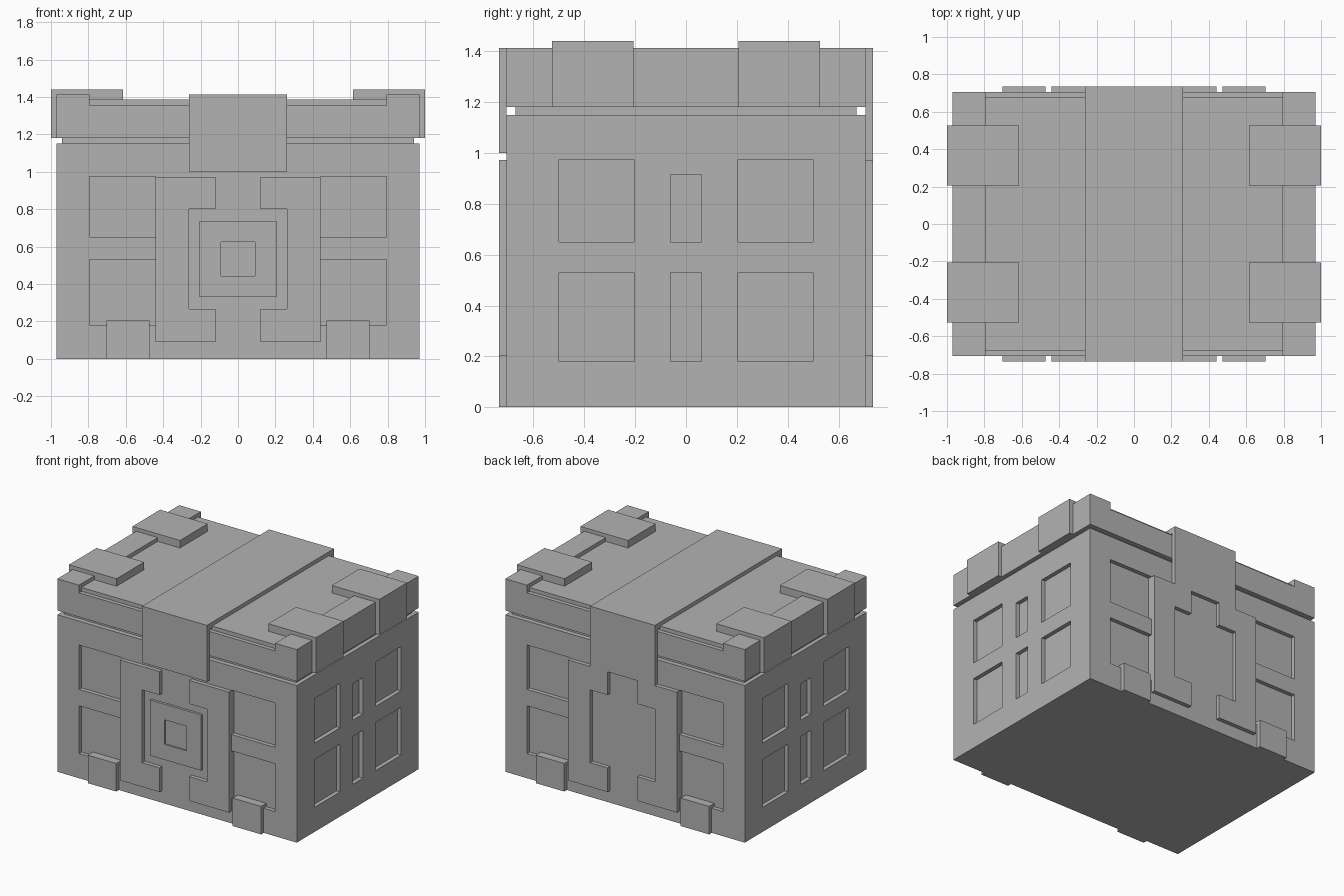
import bpy
import bmesh
from mathutils import Matrix, Vector

if "Cube" in bpy.data.objects:
    bpy.data.objects.remove(bpy.data.objects["Cube"], do_unlink=True)

grey = bpy.data.materials.new("plain grey")
grey.use_nodes = True
colour = (0.45, 0.45, 0.45, 1)
grey.diffuse_color = colour
grey.node_tree.nodes["Principled BSDF"].inputs["Base Color"].default_value = colour


def finish(name, bm):
    bmesh.ops.recalc_face_normals(bm, faces=bm.faces)
    mesh = bpy.data.meshes.new(name)
    bm.to_mesh(mesh)
    bm.free()
    mesh.materials.append(grey)
    obj = bpy.data.objects.new(name, mesh)
    bpy.context.collection.objects.link(obj)
    return obj


def add_box(bm, x, y, z):
    size = [b - a for a, b in (x, y, z)]
    middle = Vector([(a + b) / 2 for a, b in (x, y, z)])
    bmesh.ops.create_cube(bm, size=1, matrix=Matrix.Translation(middle) @ Matrix.Diagonal((*size, 1)))


def box(name, x, y, z):
    bm = bmesh.new()
    add_box(bm, x, y, z)
    return finish(name, bm)


def extrude(name, points, axis, start, end):
    """Extrude an outline along x (outline in y, z) or y (outline in x, z)."""
    bm = bmesh.new()
    place = (lambda p: (start, *p)) if axis == "x" else (lambda p: (p[0], start, p[1]))
    face = bm.faces.new([bm.verts.new(place(p)) for p in points])
    out = bmesh.ops.extrude_face_region(bm, geom=[face])
    move = Vector((end - start, 0, 0) if axis == "x" else (0, end - start, 0))
    bmesh.ops.translate(bm, vec=move, verts=[v for v in out["geom"] if isinstance(v, bmesh.types.BMVert)])
    return finish(name, bm)


def span(a, b, sign):
    return tuple(sorted((a * sign, b * sign)))


def carve(obj, cutter):
    cutter.hide_render = True
    mod = obj.modifiers.new("recesses", "BOOLEAN")
    mod.object = cutter
    mod.solver = "EXACT"
    bpy.context.view_layer.objects.active = obj
    bpy.ops.object.modifier_apply(modifier=mod.name)
    bpy.data.objects.remove(cutter, do_unlink=True)


W, D = 0.97, 0.705      # half width and half depth of the chest
OUT = 0.735             # half depth over the raised trim
RECESS = 0.03
ROWS = ((0.18, 0.53), (0.65, 0.975))

# Body with recessed panels on all four sides
body = box("body", (-W, W), (-D, D), (0, 1.15))
bm = bmesh.new()
for s in (-1, 1):
    for low, high in ROWS:
        for t in (-1, 1):
            add_box(bm, span(0.44, 0.795, t), span(D - RECESS, 0.8, s), (low, high))
            add_box(bm, span(W - RECESS, 1.1, s), span(0.205, 0.5, t), (low, high))
        add_box(bm, span(W - RECESS, 1.1, s), (-0.06, 0.06), (low, min(high, 0.915)))
carve(body, finish("panel_cutter", bm))

# Seam between body and lid
box("lid_seam", (-0.94, 0.94), (-0.67, 0.67), (1.14, 1.19))

# Lid: stepped middle section and taller ends
ledge = [(-D, 1.18), (D, 1.18), (D, 1.357), (0.675, 1.357),
         (0.675, 1.385), (-0.675, 1.385), (-0.675, 1.357), (-D, 1.357)]
extrude("lid_middle", ledge, "x", -0.795, 0.795)
for s, side in ((1, "left"), (-1, "right")):
    box("lid_end_" + side, span(0.795, W, s), (-D, D), (1.18, 1.413))

# Centre band folded over the lid, longer at the back
band = [(-OUT, 1.0), (-OUT, 1.413), (OUT, 1.413), (OUT, 0.97),
        (D, 0.97), (D, 1.37), (-D, 1.37), (-D, 1.0)]
extrude("centre_band", band, "x", -0.263, 0.263)

# Clips hooked over the lid ends
for s, side in ((1, "left"), (-1, "right")):
    hook = [(0.615, 1.385), (0.615, 1.44), (1.0, 1.44), (1.0, 1.18), (0.96, 1.18), (0.96, 1.385)]
    for t, end in ((-1, "front"), (1, "back")):
        y = span(0.207, 0.527, t)
        extrude(f"lid_clip_{end}_{side}", [(x * s, z) for x, z in hook], "y", *y)

# Lock plates with a cross-shaped opening, and low corner feet
bracket = [(0.12, 0.09), (0.44, 0.09), (0.44, 0.972), (0.12, 0.972),
           (0.12, 0.8), (0.263, 0.8), (0.263, 0.267), (0.12, 0.267)]
for t, end in ((-1, "front"), (1, "back")):
    for s, side in ((1, "left"), (-1, "right")):
        extrude(f"lock_plate_{end}_{side}", [(x * s, z) for x, z in bracket], "y",
                t * (D - RECESS), t * OUT)
        box(f"foot_{end}_{side}", span(0.472, 0.702, s), span(D - RECESS, OUT, t), (0, 0.205))

# Lock boss on the front with a small square socket
boss = box("lock_boss", (-0.207, 0.207), (-0.723, -0.69), (0.33, 0.737))
carve(boss, box("socket_cutter", (-0.09, 0.09), (-0.8, -0.711), (0.443, 0.623)))
